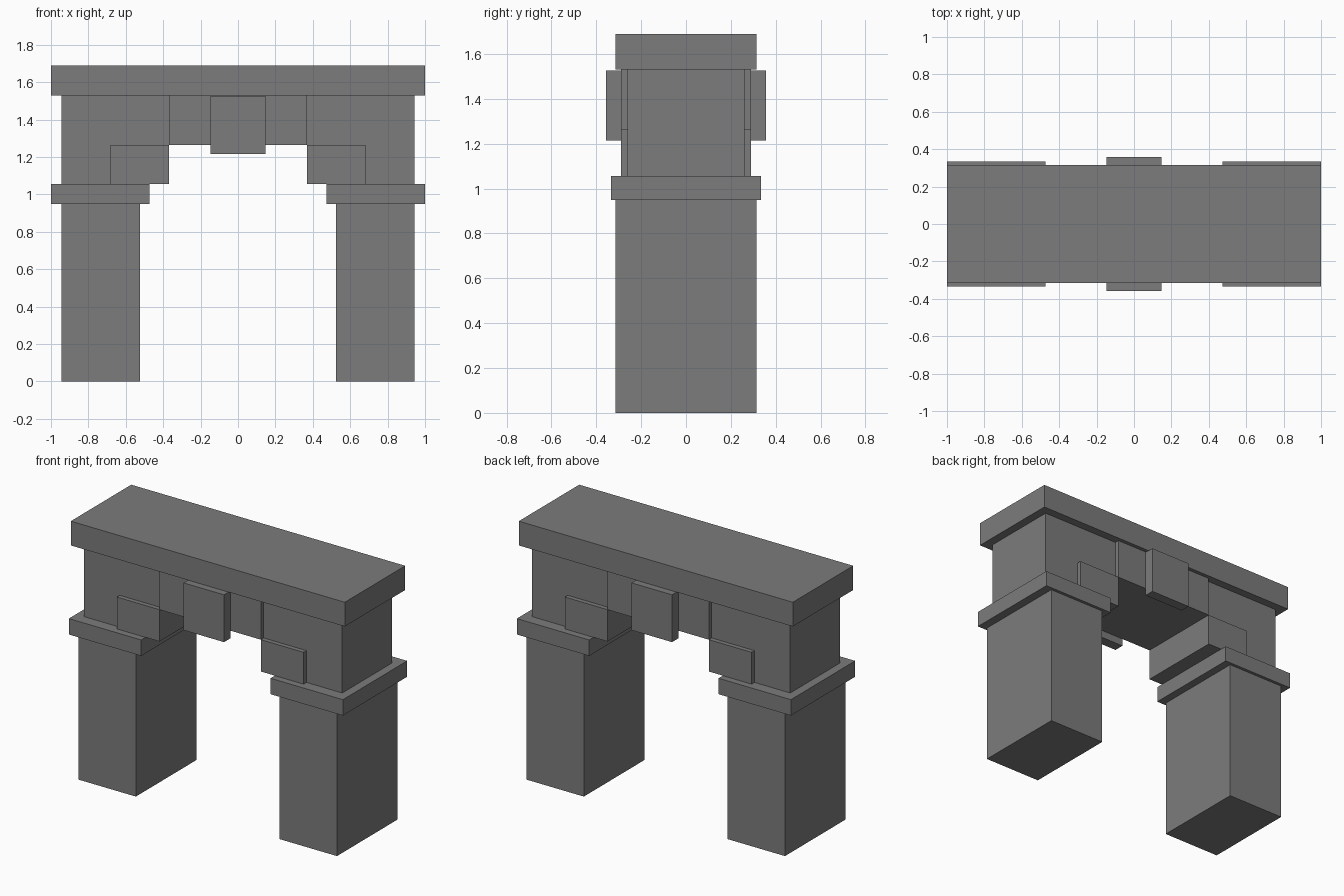
import bpy

if "Cube" in bpy.data.objects:
    bpy.data.objects.remove(bpy.data.objects["Cube"], do_unlink=True)

stone = bpy.data.materials.new("grey_stone")
stone.use_nodes = True
GREY = (0.2, 0.2, 0.2, 1)
stone.diffuse_color = GREY
stone.node_tree.nodes["Principled BSDF"].inputs["Base Color"].default_value = GREY


def block(name, x, y, z):
    """Box spanning the given (low, high) ranges."""
    spans = (x, y, z)
    bpy.ops.mesh.primitive_cube_add(size=1, location=[(a + b) / 2 for a, b in spans])
    ob = bpy.context.object
    ob.name = name
    ob.scale = [b - a for a, b in spans]
    bpy.ops.object.transform_apply(location=False, rotation=False, scale=True)
    ob.data.materials.append(stone)


def mirrored(span, side):
    return tuple(sorted(side * v for v in span))


# Pillars, capitals, wall blocks and corner brackets on both sides
for label, side in (("left", 1), ("right", -1)):
    block(label + "_pillar", mirrored((0.525, 0.943), side), (-0.315, 0.315), (0, 0.95))
    block(label + "_capital", mirrored((0.472, 1.0), side), (-0.335, 0.335), (0.95, 1.055))
    block(label + "_wall_block", mirrored((0.37, 0.943), side), (-0.26, 0.26), (1.055, 1.53))
    block(label + "_corner_bracket", mirrored((0.37, 0.682), side), (-0.29, 0.29), (1.055, 1.265))

# Lintel over the opening
block("lintel", (-0.37, 0.37), (-0.29, 0.29), (1.265, 1.53))

# Keystones on the front and back of the lintel
for label, side in (("front", -1), ("back", 1)):
    block(label + "_keystone", (-0.148, 0.148), mirrored((0.29, 0.357), side), (1.215, 1.527))

# Top slab
block("top_slab", (-1, 1), (-0.315, 0.315), (1.53, 1.69))
